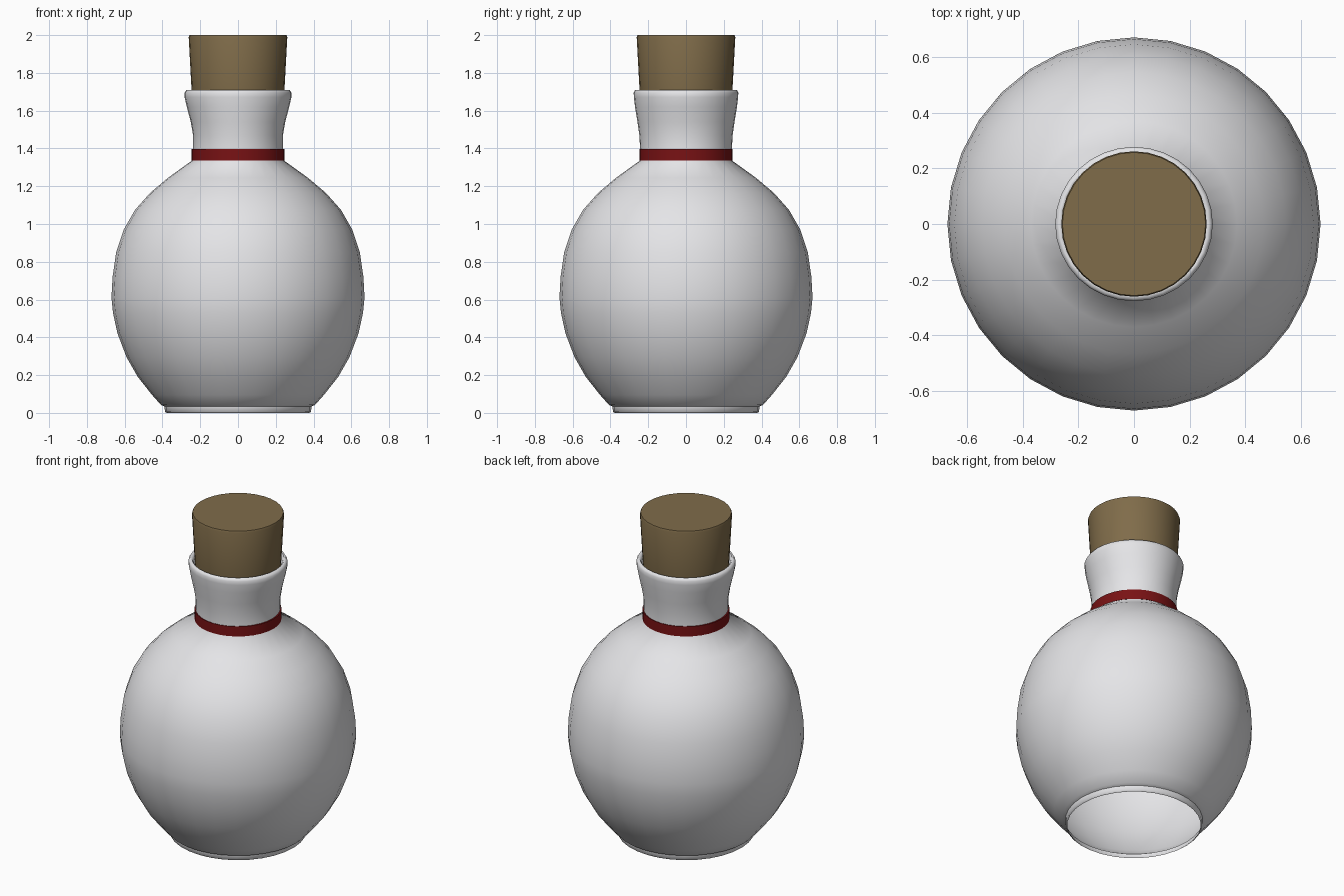
import bpy, bmesh, math

if "Cube" in bpy.data.objects:
    bpy.data.objects.remove(bpy.data.objects["Cube"])

SEG = 32


def material(name, rgb):
    m = bpy.data.materials.new(name)
    m.diffuse_color = (*rgb, 1)
    m.use_nodes = True
    m.node_tree.nodes["Principled BSDF"].inputs["Base Color"].default_value = m.diffuse_color
    return m


glass = material("pale_glass", (0.78, 0.78, 0.80))
cork_brown = material("cork_brown", (0.215, 0.15, 0.068))
dark_red = material("dark_red", (0.19, 0.006, 0.007))


def lathe(name, profile, mat, angle=40, close=False):
    """Spin rows of (radius_x, z) or (radius_x, z, radius_y) round the z axis."""
    bm = bmesh.new()
    rings = []
    for p in profile:
        rx, z = p[0], p[1]
        ry = p[2] if len(p) > 2 else rx
        rings.append([bm.verts.new((rx * math.cos(2 * math.pi * i / SEG),
                                    ry * math.sin(2 * math.pi * i / SEG), z))
                      for i in range(SEG)])
    pairs = list(zip(rings, rings[1:]))
    if close:
        pairs.append((rings[-1], rings[0]))
    for a, b in pairs:
        for i in range(SEG):
            j = (i + 1) % SEG
            bm.faces.new((a[i], a[j], b[j], b[i]))
    # solid parts get flat caps
    if name == "cork":
        bm.faces.new(rings[0][::-1])
        bm.faces.new(rings[-1])
    me = bpy.data.meshes.new(name)
    bm.to_mesh(me)
    bm.free()
    me.materials.append(mat)
    ob = bpy.data.objects.new(name, me)
    bpy.context.collection.objects.link(ob)
    bpy.ops.object.select_all(action='DESELECT')
    ob.select_set(True)
    bpy.context.view_layer.objects.active = ob
    bpy.ops.object.shade_smooth_by_angle(angle=math.radians(angle))
    return ob


# bottle: open foot, round belly, flared neck and rolled lip
lathe("bottle", [
    (0.378, 0.0), (0.387, 0.006), (0.389, 0.034), (0.408, 0.042),
    (0.455, 0.095), (0.53, 0.19), (0.59, 0.295), (0.638, 0.42),
    (0.662, 0.53), (0.67, 0.61), (0.664, 0.72), (0.645, 0.85),
    (0.605, 0.97), (0.545, 1.075), (0.465, 1.165), (0.37, 1.245),
    (0.245, 1.335), (0.238, 1.40, 0.243), (0.238, 1.47, 0.247),
    (0.25, 1.54, 0.257), (0.271, 1.62, 0.270), (0.283, 1.672, 0.276),
    (0.283, 1.695, 0.277), (0.274, 1.709, 0.270), (0.262, 1.71, 0.260),
    (0.251, 1.695, 0.251), (0.245, 1.66, 0.245), (0.228, 1.50, 0.230),
    (0.226, 1.40, 0.230)], glass, 60)

# red band round the base of the neck
lathe("neck_band", [(0.236, 1.337), (0.247, 1.337), (0.247, 1.398),
                    (0.236, 1.398)], dark_red, close=True)

# tapered cork stopper
lathe("cork", [(0.224, 1.45), (0.246, 1.71), (0.261, 1.988),
               (0.257, 2.0)], cork_brown, 30)
